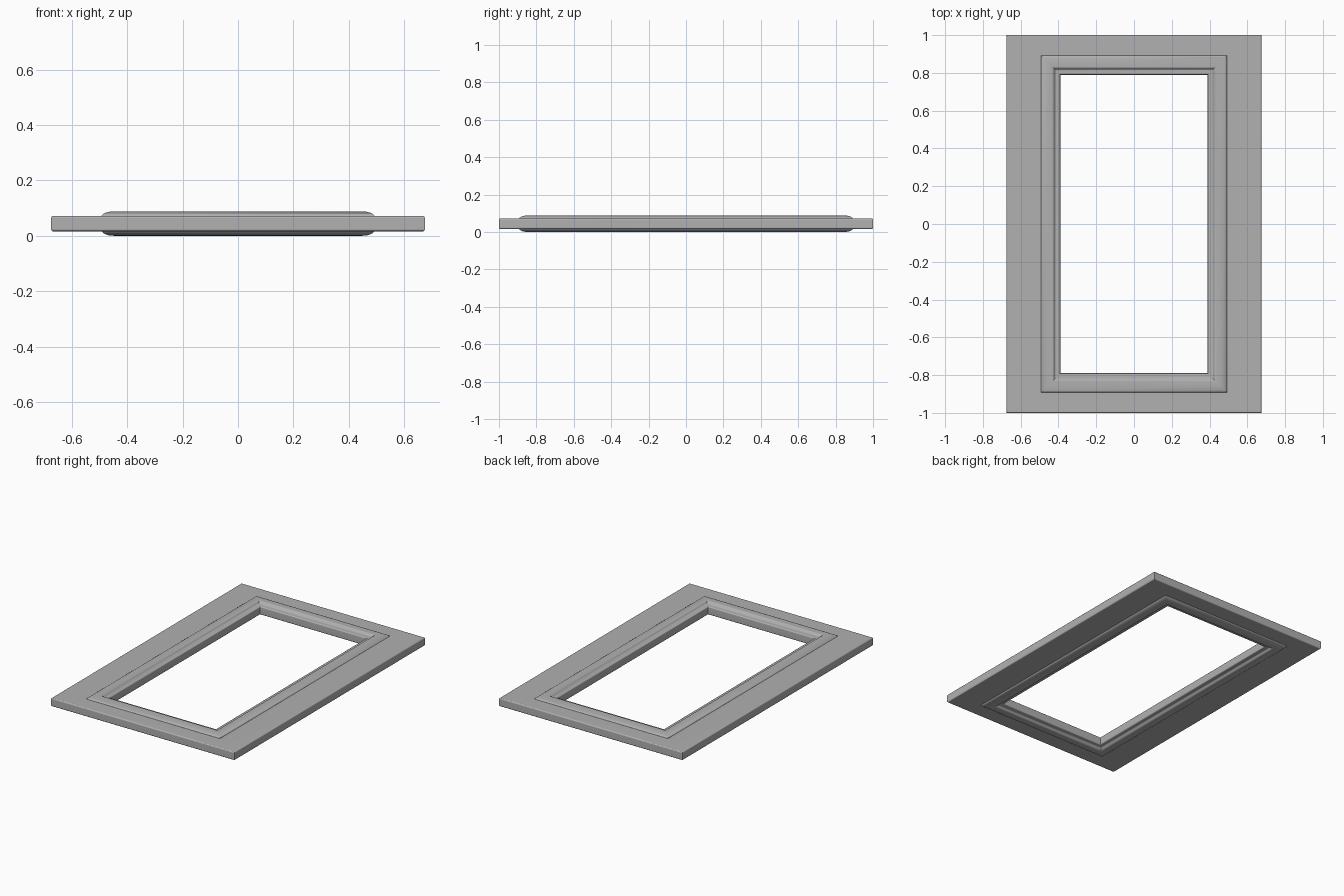
import bpy, bmesh, math

if "Cube" in bpy.data.objects:
    bpy.data.objects.remove(bpy.data.objects["Cube"])

MID = 0.044            # mid-height of the panel
OPEN_X, OPEN_Y = 0.39, 0.79

grey = bpy.data.materials.new("dark_grey")
grey.diffuse_color = (0.44, 0.44, 0.44, 1)
grey.use_nodes = True
grey.node_tree.nodes["Principled BSDF"].inputs["Base Color"].default_value = grey.diffuse_color


def swept_ring(name, profile):
    """Sweep a closed profile of (half_x, half_y, z) around a mitred rectangle."""
    bm = bmesh.new()
    corners = [(1, 1), (-1, 1), (-1, -1), (1, -1)]
    loops = [[bm.verts.new((sx * hx, sy * hy, z)) for hx, hy, z in profile]
             for sx, sy in corners]
    n = len(profile)
    for c in range(4):
        a, b = loops[c], loops[(c + 1) % 4]
        for i in range(n):
            j = (i + 1) % n
            bm.faces.new((a[i], a[j], b[j], b[i]))
    bmesh.ops.recalc_face_normals(bm, faces=bm.faces)
    mesh = bpy.data.meshes.new(name)
    bm.to_mesh(mesh)
    bm.free()
    mesh.materials.append(grey)
    obj = bpy.data.objects.new(name, mesh)
    bpy.context.collection.objects.link(obj)
    bpy.context.view_layer.objects.active = obj
    obj.select_set(True)
    bpy.ops.object.shade_smooth_by_angle(angle=math.radians(35))
    obj.select_set(False)
    # keep the broad faces flat-shaded, the small rounding smooth
    mod = obj.modifiers.new("flat_faces", 'WEIGHTED_NORMAL')
    mod.keep_sharp = True
    return obj


def mirrored(half):
    """Close a top-half profile by mirroring it below the mid-height."""
    top = [(x, y, MID + h) for x, y, h in half]
    return top + [(x, y, MID - h) for x, y, h in reversed(half)]


# Flat outer frame with softened outside edges
edge = [(0.008 * (1 - math.sin(t)), 0.020 + 0.008 * math.cos(t))
        for t in (math.radians(a) for a in range(0, 91, 18))]
swept_ring("outer_frame", mirrored(
    [(0.480, 0.880, 0.028)] + [(0.6745 - d, 1.0 - d, h) for d, h in edge]))

# Raised moulding: inner lip, step, then rounded ridge falling to the frame
lip = [(0.0, 0.021), (0.0015, 0.0245), (0.005, 0.027), (0.010, 0.028), (0.022, 0.028)]
step = [(0.0255, 0.0295), (0.029, 0.033), (0.0325, 0.0375), (0.036, 0.041)]
ridge = [(0.040, 0.0434), (0.045, 0.044), (0.058, 0.044)]
ridge += [(0.058 + 0.045 * math.sin(t), 0.024 + 0.020 * math.cos(t))
          for t in (math.radians(a) for a in range(13, 79, 13))]
swept_ring("inner_moulding", mirrored(
    [(OPEN_X + d, OPEN_Y + d, h) for d, h in lip + step + ridge]))
